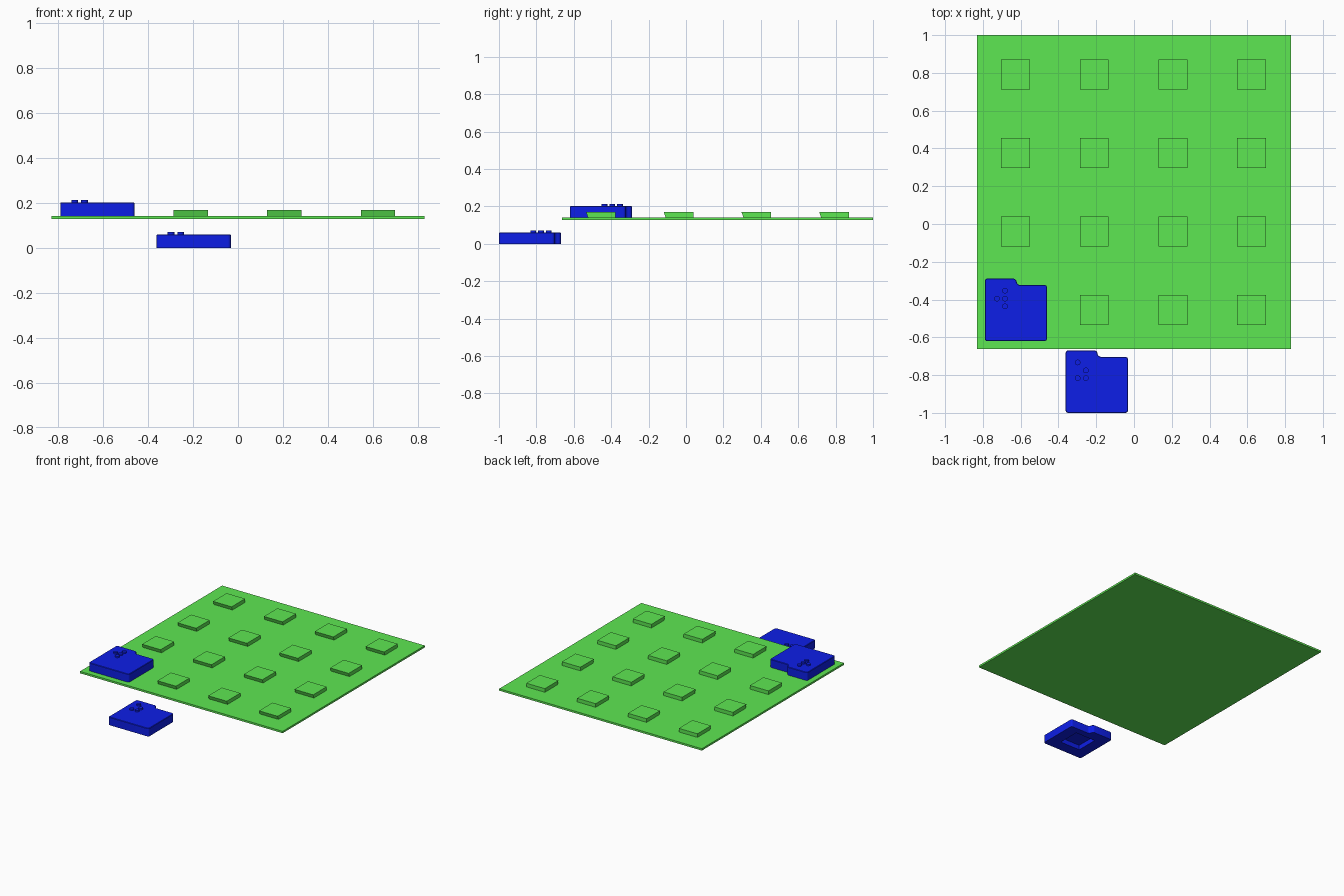
import bpy, bmesh
from mathutils import Matrix, Vector

cube = bpy.data.objects.get("Cube")
if cube:
    bpy.data.objects.remove(cube, do_unlink=True)


def material(name, rgb):
    m = bpy.data.materials.new(name)
    m.use_nodes = True
    m.diffuse_color = (*rgb, 1)
    m.node_tree.nodes["Principled BSDF"].inputs["Base Color"].default_value = (*rgb, 1)
    return m


GREEN = material("board green", (0.11, 0.80, 0.085))
BLUE = material("tile blue", (0.004, 0.013, 0.80))


def finish(name, bm, mat):
    bmesh.ops.recalc_face_normals(bm, faces=bm.faces)
    mesh = bpy.data.meshes.new(name)
    bm.to_mesh(mesh)
    bm.free()
    mesh.materials.append(mat)
    ob = bpy.data.objects.new(name, mesh)
    bpy.context.collection.objects.link(ob)
    return ob


def extrude_outline(points, z0, z1):
    bm = bmesh.new()
    face = bm.faces.new([bm.verts.new((x, y, z0)) for x, y in points])
    out = bmesh.ops.extrude_face_region(bm, geom=[face])
    for v in out["geom"]:
        if isinstance(v, bmesh.types.BMVert):
            v.co.z = z1
    bmesh.ops.holes_fill(bm, edges=bm.edges)
    return bm


def box(x0, x1, y0, y1, z0, z1):
    return extrude_outline([(x0, y0), (x1, y0), (x1, y1), (x0, y1)], z0, z1)


# Flat board
BOARD_TOP = 0.142
finish("board", box(-0.83, 0.83, -0.663, 1.0, 0.128, BOARD_TOP), GREEN)

# Grid of square pegs, undercut along the front
for row in range(4):
    for col in range(4):
        x, y = -0.627 + 0.4165 * col, -0.455 + 0.4155 * row
        bm = box(x - 0.076, x + 0.076, y - 0.079, y + 0.079, BOARD_TOP - 0.002, 0.169)
        for v in bm.verts:
            if v.co.z < 0.15 and v.co.y < y:
                v.co.y += 0.01
        finish(f"peg_{row + 1}_{col + 1}", bm, GREEN)


# Tile with a back tab, rounded corners and a socket underneath
OUTLINE = [(-0.165, -0.166), (0.165, -0.166), (0.165, 0.131),
           (0.008, 0.131), (0.0, 0.165), (-0.165, 0.165)]
TILE_TOP = 0.06


def tile(name, origin, dots):
    bm = extrude_outline(OUTLINE, 0, TILE_TOP)
    upright = [e for e in bm.edges if abs(e.verts[0].co.z - e.verts[1].co.z) > 0.01]
    bmesh.ops.bevel(bm, geom=upright, offset=0.014, segments=4, profile=0.5,
                    affect='EDGES', clamp_overlap=True)
    rim = [e for e in bm.edges if all(v.co.z > TILE_TOP - 0.001 for v in e.verts)]
    bmesh.ops.bevel(bm, geom=rim, offset=0.003, segments=1, affect='EDGES')
    body = finish(name, bm, BLUE)

    cutter = finish("socket_cutter", box(-0.082, 0.082, -0.082, 0.082, -0.02, 0.035), BLUE)
    cutter.hide_render = True
    mod = body.modifiers.new("socket", 'BOOLEAN')
    mod.operation = 'DIFFERENCE'
    mod.solver = 'EXACT'
    mod.object = cutter
    bpy.context.view_layer.update()
    graph = bpy.context.evaluated_depsgraph_get()
    mesh = bpy.data.meshes.new_from_object(body.evaluated_get(graph))
    body.modifiers.clear()
    body.data = mesh
    bpy.data.objects.remove(cutter, do_unlink=True)
    body.location = origin

    # Raised round dots
    for i, (x, y) in enumerate(dots):
        bm = bmesh.new()
        at = Vector(origin) + Vector((x, y, TILE_TOP + 0.004))
        bmesh.ops.create_cone(bm, cap_ends=True, segments=20, radius1=0.015,
                              radius2=0.015, depth=0.014, matrix=Matrix.Translation(at))
        finish(f"{name}_dot_{i + 1}", bm, BLUE)


# Dot positions on a two-column grid
LEFT, RIGHT = -0.101, -0.058
ROWS = (0.101, 0.059, 0.018)
tile("loose_tile", (-0.197, -0.834, 0),
     [(LEFT, ROWS[0]), (RIGHT, ROWS[1]), (LEFT, ROWS[2]), (RIGHT, ROWS[2])])
tile("placed_tile", (-0.625, -0.454, BOARD_TOP),
     [(RIGHT, ROWS[0]), (LEFT, ROWS[1]), (RIGHT, ROWS[1]), (RIGHT, ROWS[2])])

# Smooth the rounded corners while keeping flat faces crisp
bpy.ops.object.select_all(action='DESELECT')
for ob in bpy.context.collection.objects:
    if "tile" in ob.name:
        ob.select_set(True)
        bpy.context.view_layer.objects.active = ob
bpy.ops.object.shade_smooth_by_angle()
